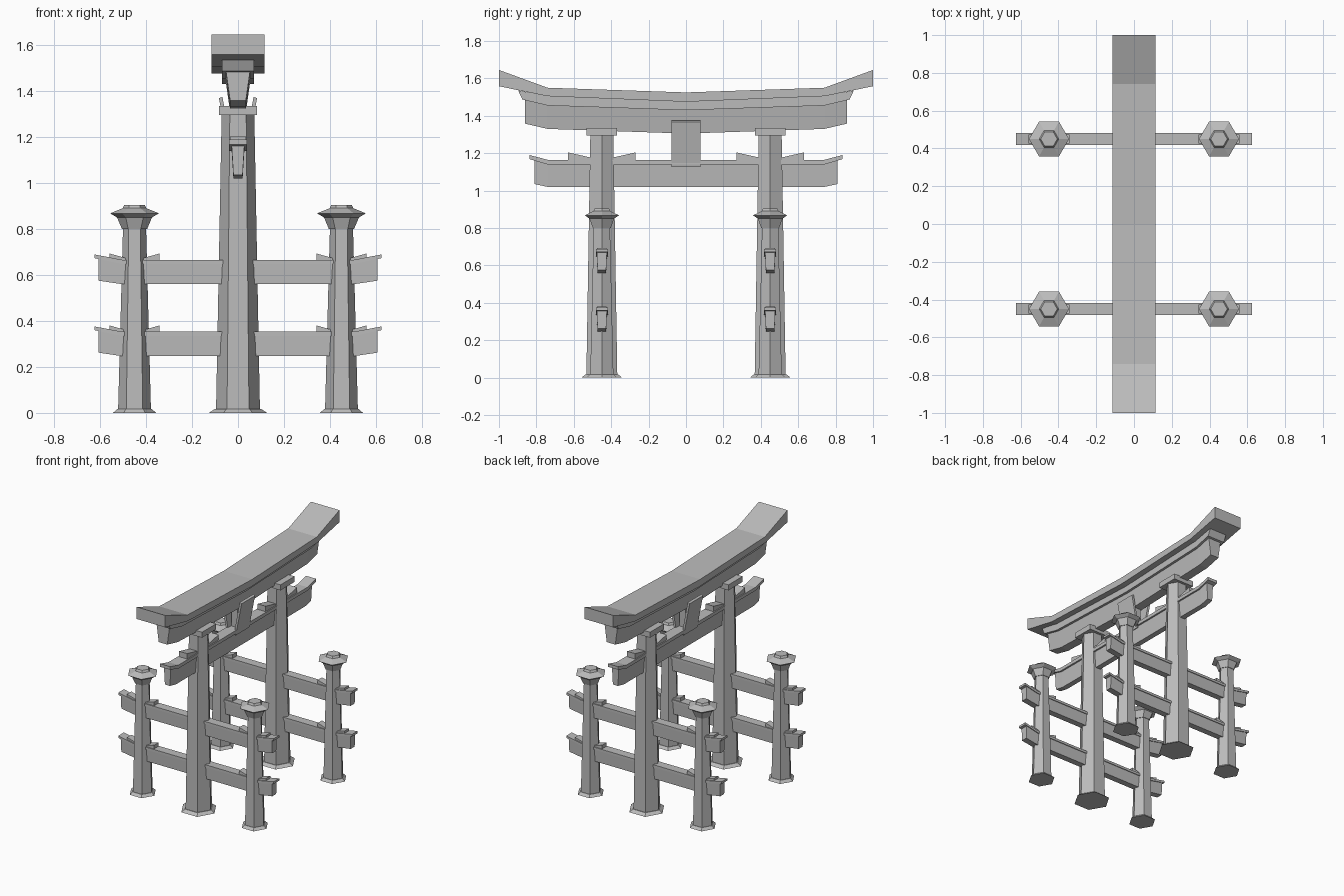
import bpy
import bmesh
from math import cos, sin, pi

cube = bpy.data.objects.get("Cube")
if cube:
    bpy.data.objects.remove(cube, do_unlink=True)

stone = bpy.data.materials.new("grey stone")
stone.use_nodes = True
GREY = (0.5, 0.5, 0.5, 1)
stone.diffuse_color = GREY
stone.node_tree.nodes["Principled BSDF"].inputs["Base Color"].default_value = GREY


def loft(name, rings, offset=(0, 0, 0)):
    """Skin equal-sized rings of points into a closed flat-shaded solid."""
    bm = bmesh.new()
    loops = [[bm.verts.new(p) for p in ring] for ring in rings]
    n = len(loops[0])
    for a, b in zip(loops, loops[1:]):
        for i in range(n):
            j = (i + 1) % n
            bm.faces.new((a[i], a[j], b[j], b[i]))
    bm.faces.new(loops[0][::-1])
    bm.faces.new(loops[-1])
    bmesh.ops.recalc_face_normals(bm, faces=bm.faces)
    mesh = bpy.data.meshes.new(name)
    bm.to_mesh(mesh)
    bm.free()
    mesh.materials.append(stone)
    obj = bpy.data.objects.new(name, mesh)
    obj.location = offset
    bpy.context.collection.objects.link(obj)
    return obj


def hex_column(name, profile, x, y):
    """Six-sided turned shape from (radius, height) pairs."""
    rings = [[(r * cos(i * pi / 3), r * sin(i * pi / 3), z) for i in range(6)]
             for r, z in profile]
    return loft(name, rings, (x, y, 0))


def beam(name, stations, low, high, along="y", offset=(0, 0, 0), slant=0):
    """Bar from (distance, bottom, top) stations, mirrored about its middle.
    low and high are the half widths; slant pulls the lower end edges inward."""
    full = [(-d, b, t) for d, b, t in reversed(stations) if d > 0] + list(stations)
    end = stations[-1][0]
    rings = []
    for d, b, t in full:
        e = d
        if abs(d) == end:
            e = d - slant if d > 0 else d + slant
        ring = [(-low, e, b), (low, e, b), (high, d, t), (-high, d, t)]
        if along == "x":
            ring = [(q, p, z) for p, q, z in ring]
        rings.append(ring)
    return loft(name, rings, offset)


# Upswept roof beam, its under-strip and the tapered lintel below
beam("roof_beam", [(0, 1.475, 1.525), (0.74, 1.505, 1.55), (1.0, 1.558, 1.645)],
     0.115, 0.115)
beam("roof_under_strip", [(0, 1.43, 1.478), (0.74, 1.455, 1.508), (0.897, 1.487, 1.535)],
     0.07, 0.07, slant=0.022)
beam("lintel", [(0, 1.305, 1.432), (0.74, 1.33, 1.457), (0.86, 1.358, 1.485)],
     0.034, 0.052)

# Main tie beam with its capping strip
beam("tie_beam", [(0, 1.02, 1.145), (0.74, 1.02, 1.145), (0.81, 1.035, 1.168)],
     0.02, 0.028)
beam("tie_beam_strip", [(0, 1.14, 1.165), (0.74, 1.14, 1.165), (0.836, 1.168, 1.19)],
     0.04, 0.04)

# Central strut and the two plaques leaning outward at the top
beam("centre_strut", [(0, 1.15, 1.32), (0.04, 1.15, 1.32)], 0.025, 0.025)
for side, label in ((1, "left"), (-1, "right")):
    plate = [(0.036, 1.126), (0.083, 1.368), (0.068, 1.375), (0.021, 1.132)]
    loft(label + "_plaque", [[(side * x, y, z) for x, z in plate] for y in (-0.077, 0.077)])

for y, end in ((-0.45, "front"), (0.45, "back")):
    # Tall tapering post with a spread foot and square capital
    hex_column(end + "_main_post", [(0.0955, 0.01), (0.071, 1.3)], 0, y)
    hex_column(end + "_main_foot", [(0.126, 0), (0.1, 0.018)], 0, y)
    beam(end + "_main_capital", [(0, 1.295, 1.335), (0.081, 1.295, 1.335)],
         0.083, 0.083, offset=(0, y, 0))
    beam(end + "_main_wedges", [(0, 1.16, 1.168), (0.06, 1.16, 1.177), (0.18, 1.16, 1.204)],
         0.032, 0.032, offset=(0, y, 0))

    # Short side posts with lantern-like caps
    for x, label in ((0.45, "left"), (-0.45, "right")):
        name = end + "_" + label
        hex_column(name + "_side_post", [(0.0715, 0.01), (0.05, 0.81)], x, y)
        hex_column(name + "_side_foot", [(0.0935, 0), (0.074, 0.018)], x, y)
        hex_column(name + "_side_cap", [(0.055, 0.8), (0.076, 0.85), (0.106, 0.868),
                                        (0.052, 0.89), (0.044, 0.905)], x, y)

    # Two tiers of cross rails with strips and wedges
    for lift, tier in ((0, "lower"), (0.313, "upper")):
        name = end + "_" + tier
        beam(name + "_rail", [(0, 0.247, 0.34), (0.505, 0.247, 0.34), (0.606, 0.262, 0.36)],
             0.023, 0.027, "x", (0, y, lift))
        beam(name + "_rail_strip", [(0, 0.335, 0.353), (0.505, 0.335, 0.353),
                                    (0.624, 0.36, 0.376)],
             0.032, 0.032, "x", (0, y, lift))
        for x, label in ((0.45, "left"), (-0.45, "right")):
            beam(name + "_" + label + "_wedges",
                 [(0, 0.35, 0.356), (0.04, 0.35, 0.361), (0.108, 0.35, 0.38)],
                 0.025, 0.025, "x", (x, y, lift))
